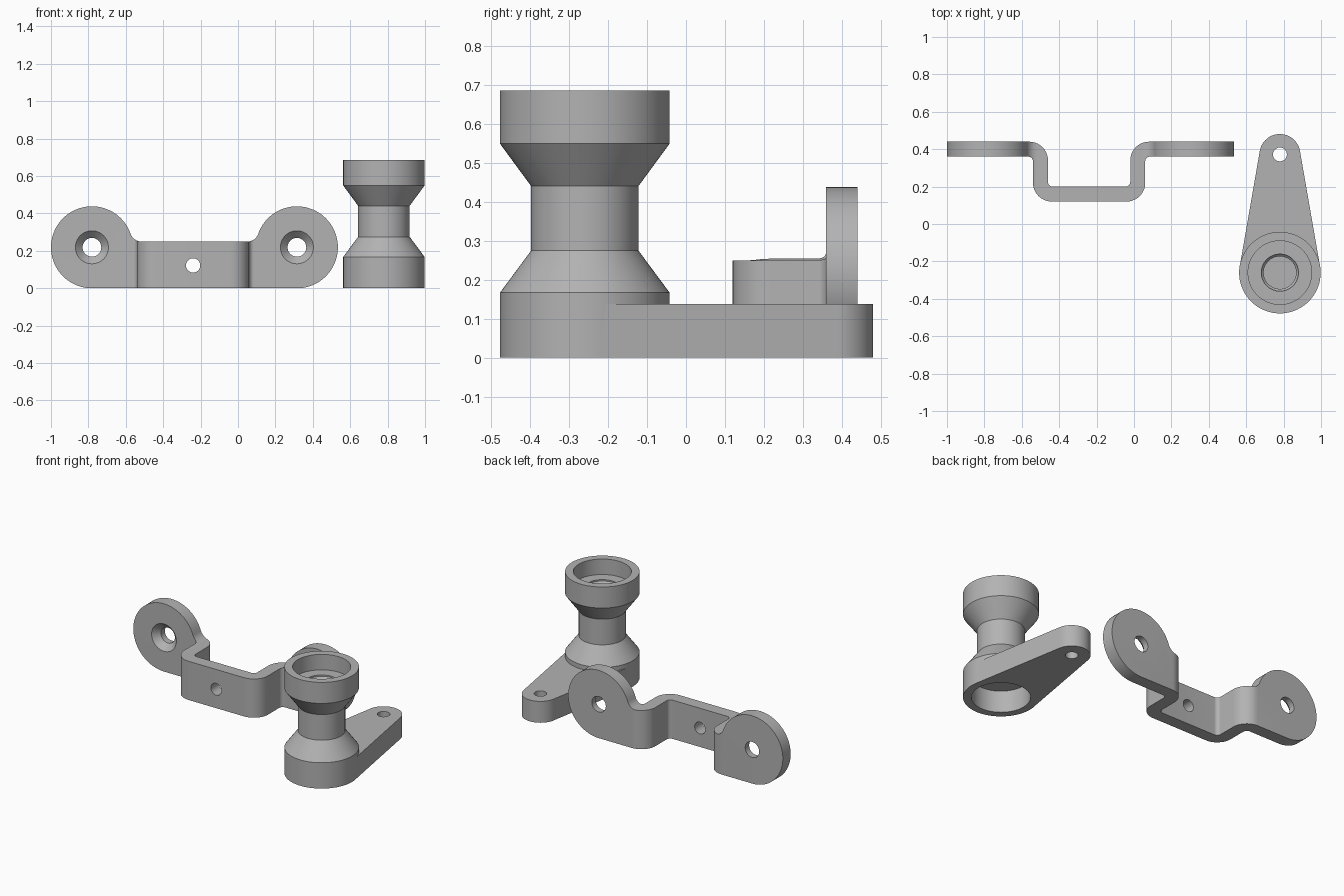
import bpy, bmesh
from math import sin, cos, pi, radians, asin, degrees, atan2
from mathutils import Vector, Matrix

cube = bpy.data.objects.get("Cube")
if cube:
    bpy.data.objects.remove(cube, do_unlink=True)

grey = bpy.data.materials.new("plain_grey")
grey.use_nodes = True
GREY = (0.45, 0.45, 0.45, 1)
grey.diffuse_color = GREY
grey.node_tree.nodes["Principled BSDF"].inputs["Base Color"].default_value = GREY


def finish(name, bm, matrix):
    bmesh.ops.recalc_face_normals(bm, faces=bm.faces)
    bm.transform(matrix)
    mesh = bpy.data.meshes.new(name)
    bm.to_mesh(mesh)
    bm.free()
    mesh.materials.append(grey)
    obj = bpy.data.objects.new(name, mesh)
    bpy.context.collection.objects.link(obj)
    return obj


def prism(name, outline, low, high, matrix=Matrix()):
    """Extrude a flat outline between two heights."""
    bm = bmesh.new()
    face = bm.faces.new([bm.verts.new((p[0], p[1], low)) for p in outline])
    result = bmesh.ops.extrude_face_region(bm, geom=[face])
    top = [v for v in result["geom"] if isinstance(v, bmesh.types.BMVert)]
    bmesh.ops.translate(bm, verts=top, vec=(0, 0, high - low))
    return finish(name, bm, matrix)


def lathe(name, profile, matrix, steps=72):
    """Turn a radius/height profile, which starts and ends on the axis."""
    bm = bmesh.new()
    verts = [bm.verts.new((r, 0, h)) for r, h in profile]
    edges = [bm.edges.new(pair) for pair in zip(verts, verts[1:])]
    bmesh.ops.spin(bm, geom=verts + edges, cent=(0, 0, 0), axis=(0, 0, 1),
                   angle=2 * pi, steps=steps)
    bmesh.ops.remove_doubles(bm, verts=bm.verts, dist=1e-5)
    return finish(name, bm, matrix)


def rod(name, radius, low, high, matrix, steps=48):
    return lathe(name, [(0, low), (radius, low), (radius, high), (0, high)], matrix, steps)


def combine(target, tool, operation):
    mod = target.modifiers.new(operation.lower(), "BOOLEAN")
    mod.operation, mod.object, mod.solver = operation, tool, "EXACT"
    bpy.context.view_layer.objects.active = target
    bpy.ops.object.modifier_apply(modifier=mod.name)
    bpy.data.objects.remove(tool, do_unlink=True)


def arc(center, radius, start, end, count):
    angles = [radians(start + (end - start) * i / count) for i in range(count + 1)]
    return [(center[0] + radius * cos(a), center[1] + radius * sin(a)) for a in angles]


def rounded(corners, count=10):
    """Round the right-angled corners of an outline of (x, y, radius)."""
    points = []
    for i, (x, y, r) in enumerate(corners):
        p = Vector((x, y))
        if not r:
            points.append(p)
            continue
        d1 = (Vector(corners[i - 1][:2]) - p).normalized()
        d2 = (Vector(corners[(i + 1) % len(corners)][:2]) - p).normalized()
        c = p + (d1 + d2) * r
        for k in range(count + 1):
            t = pi / 2 * k / count
            points.append(c - r * (d2 * cos(t) + d1 * sin(t)))
    return points


def smooth(obj):
    bpy.ops.object.select_all(action="DESELECT")
    obj.select_set(True)
    bpy.context.view_layer.objects.active = obj
    bpy.ops.object.shade_smooth_by_angle(angle=radians(25))


# Bracket: bent strip seen from above
BACK, FRONT, IN, OUT = 0.44, 0.36, 0.025, 0.1
bracket = prism("bent_bracket", rounded([
    (-1.2, FRONT, 0), (-0.54, FRONT, IN), (-0.54, 0.12, OUT), (0.06, 0.12, OUT),
    (0.06, FRONT, IN), (0.8, FRONT, 0), (0.8, BACK, 0), (-0.02, BACK, OUT),
    (-0.02, 0.2, IN), (-0.46, 0.2, IN), (-0.46, BACK, OUT), (-1.2, BACK, 0)]), -0.1, 0.6)

# Bracket: silhouette with two round ears blended into the low strip
LEFT, RIGHT, EAR, STRIP, BLEND = -0.781, 0.315, 0.219, 0.25, 0.06
rise = STRIP + BLEND - EAR
run = ((EAR + BLEND) ** 2 - rise ** 2) ** 0.5
tilt = degrees(atan2(rise, run))
outline = (arc((RIGHT, EAR), EAR, -90, 180 - tilt, 56)
           + arc((RIGHT - run, STRIP + BLEND), BLEND, -tilt, -90, 10)[1:]
           + arc((LEFT + run, STRIP + BLEND), BLEND, -90, tilt - 180, 10)
           + arc((LEFT, EAR), EAR, tilt, 270, 56)[1:])
combine(bracket, prism("silhouette", outline, -1, 1, Matrix.Rotation(pi / 2, 4, "X")),
        "INTERSECT")


def along_y(x, z):
    return Matrix.Translation((x, 0, z)) @ Matrix.Rotation(-pi / 2, 4, "X")


# Bracket: countersunk ear holes and a plain centre hole
for x in (LEFT, RIGHT):
    sink = [(0, 0.35), (0.098, 0.35), (0.05, 0.4), (0.05, 0.5), (0, 0.5)]
    combine(bracket, lathe("countersink", sink, along_y(x, EAR), 48), "DIFFERENCE")
combine(bracket, rod("centre_hole", 0.038, 0, 0.3, along_y(-0.24, 0.122)), "DIFFERENCE")
smooth(bracket)

# Post: waisted turned body
X, Y, R, WAIST = 0.78, -0.26, 0.218, 0.138
at_post = Matrix.Translation((X, Y, 0))
post = lathe("waisted_post_with_arm", [
    (0, 0), (R, 0), (R, 0.167), (WAIST, 0.275), (WAIST, 0.441), (R, 0.55),
    (R, 0.686), (0, 0.686)], at_post)

# Arm: tapered plate reaching back from the post
TIP_Y, TIP_R, BIG_R = 0.372, 0.109, R - 0.0008
lean = degrees(asin((BIG_R - TIP_R) / (TIP_Y - Y)))
plate = (arc((X, Y), BIG_R, 180 - lean, 360 + lean, 48)
         + arc((X, TIP_Y), TIP_R, lean, 180 - lean, 32))
combine(post, prism("arm", plate, 0, 0.138), "UNION")

# Post: cup with a stepped bore on top, recess below, hole in the arm tip
cup = [(0, 0.22), (0.087, 0.22), (0.087, 0.565), (0.099, 0.577), (0.099, 0.586),
       (0.17, 0.586), (0.17, 0.8), (0, 0.8)]
combine(post, lathe("cup_cutter", cup, at_post), "DIFFERENCE")
combine(post, rod("recess_cutter", 0.17, -0.1, 0.14, at_post, 72), "DIFFERENCE")
combine(post, rod("tip_hole", 0.037, -0.1, 0.3, Matrix.Translation((X, TIP_Y, 0))),
        "DIFFERENCE")
smooth(post)
